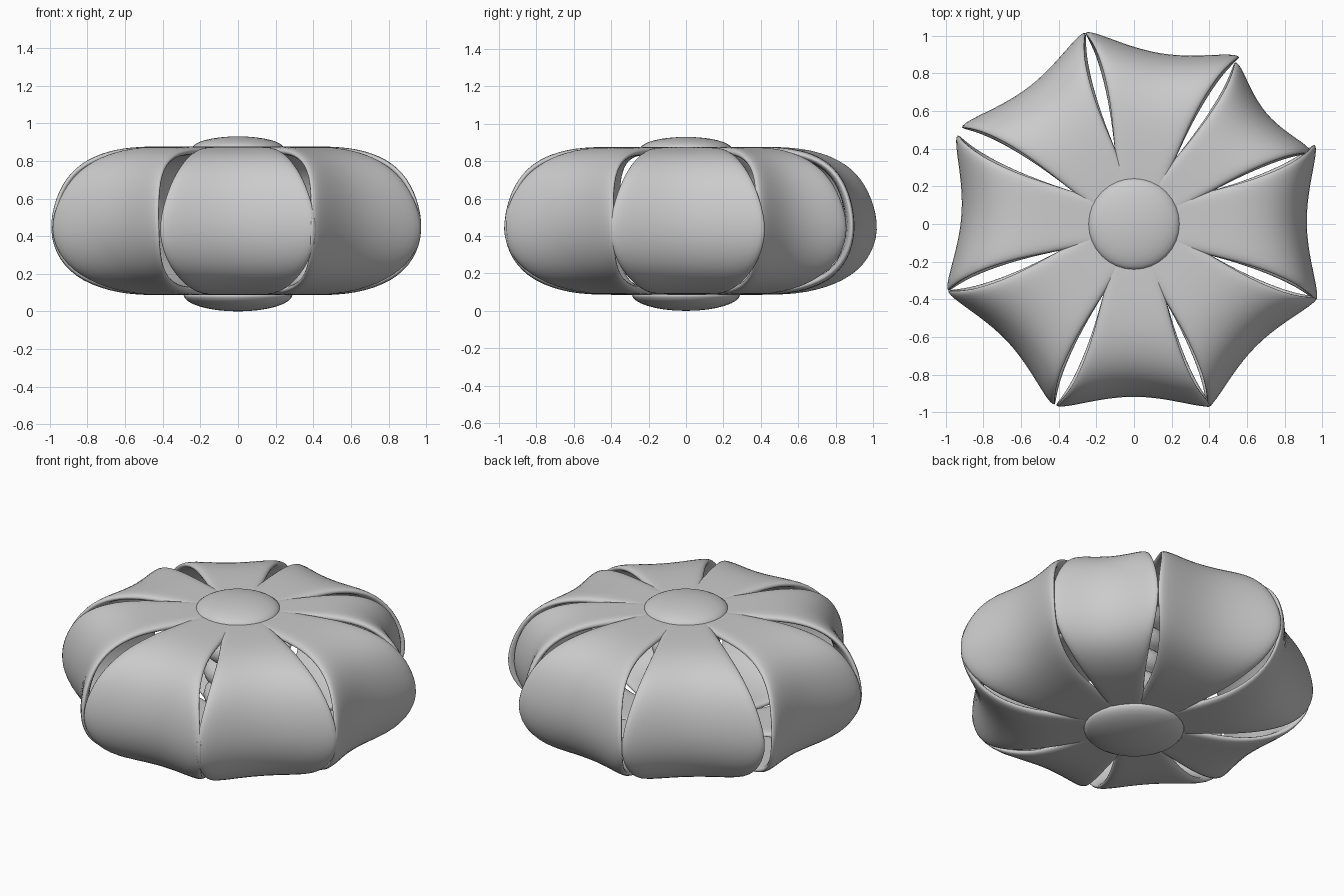
import bpy, bmesh, math

if "Cube" in bpy.data.objects:
    bpy.data.objects.remove(bpy.data.objects["Cube"])

# centre-line radius, edge radius, height, half width
PROFILE = [
    (0.10, 0.10, 0.872, 0.12), (0.26, 0.26, 0.876, 0.135),
    (0.43, 0.43, 0.878, 0.18), (0.59, 0.61, 0.872, 0.225),
    (0.73, 0.77, 0.83, 0.28), (0.83, 0.89, 0.745, 0.335),
    (0.895, 0.965, 0.61, 0.39), (0.92, 1.00, 0.43, 0.43),
    (0.88, 0.95, 0.27, 0.39), (0.79, 0.83, 0.155, 0.32),
    (0.61, 0.63, 0.092, 0.24), (0.43, 0.43, 0.085, 0.18),
    (0.26, 0.26, 0.087, 0.135), (0.10, 0.10, 0.09, 0.12),
]
US = [-1, -0.5, 0, 0.5, 1]


def smooth(ob):
    for p in ob.data.polygons:
        p.use_smooth = True


def make_object(name, bm):
    bmesh.ops.recalc_face_normals(bm, faces=bm.faces)
    me = bpy.data.meshes.new(name)
    bm.to_mesh(me)
    bm.free()
    ob = bpy.data.objects.new(name, me)
    bpy.context.collection.objects.link(ob)
    smooth(ob)
    return ob


# Curved band running from the top centre round to the bottom centre
def band(name, angle, width=1.0):
    a = math.radians(angle)
    c, s = math.cos(a), math.sin(a)
    bm = bmesh.new()
    rows = []
    for rc, re, z, hw in PROFILE:
        row = []
        for u in US:
            r = rc + (re - rc) * abs(u) ** 1.5
            t = u * hw * width
            row.append(bm.verts.new((r * c - t * s, r * s + t * c, z)))
        rows.append(row)
    for p, q in zip(rows, rows[1:]):
        for i in range(len(US) - 1):
            bm.faces.new((p[i], q[i], q[i + 1], p[i + 1]))
    me = bpy.data.meshes.new(name)
    bm.to_mesh(me)
    bm.free()
    ob = bpy.data.objects.new(name, me)
    bpy.context.collection.objects.link(ob)
    smooth(ob)
    sol = ob.modifiers.new("thickness", 'SOLIDIFY')
    sol.thickness = 0.045
    sol.offset = -1
    sub = ob.modifiers.new("soft_edges", 'SUBSURF')
    sub.levels = sub.render_levels = 2


for i, (angle, width) in enumerate([(0.5, 1), (40, 0.75), (81, 1), (127.5, 1),
                                    (176.5, 1), (223, 1), (270, 1), (315, 1)]):
    band(f"petal_band_{i + 1}", angle, width)


# Lathe helper for the round central parts
def lathe(name, pts, n=32):
    bm = bmesh.new()
    rings = [[bm.verts.new((r * math.cos(2 * math.pi * k / n),
                            r * math.sin(2 * math.pi * k / n), z))
              for k in range(n)] for r, z in pts]
    for p, q in zip(rings, rings[1:]):
        for k in range(n):
            bm.faces.new((p[k], p[(k + 1) % n], q[(k + 1) % n], q[k]))
    bmesh.ops.remove_doubles(bm, verts=bm.verts, dist=1e-5)
    return make_object(name, bm)


def dome(r, z0, h, n=8):
    return [(r * math.cos(math.pi / 2 * i / n), z0 + h * math.sin(math.pi / 2 * i / n))
            for i in range(n + 1)]


# Domed buttons over the band ends
lathe("top_button", [(0, 0.84)] + dome(0.245, 0.865, 0.065))
lathe("bottom_button", [(0, 0.12)] + dome(0.29, 0.09, -0.09))

# Beaded core inside, glimpsed through the gaps
pts = []
beads = 5
for b in range(beads):
    z = 0.17 + b * 0.155
    for k in range(7):
        t = -math.pi / 2 + math.pi * k / 6
        pts.append((0.12 + 0.08 * math.cos(t), z + 0.077 * math.sin(t)))
lathe("beaded_core", [(0, 0.09)] + pts + [(0, 0.87)])
